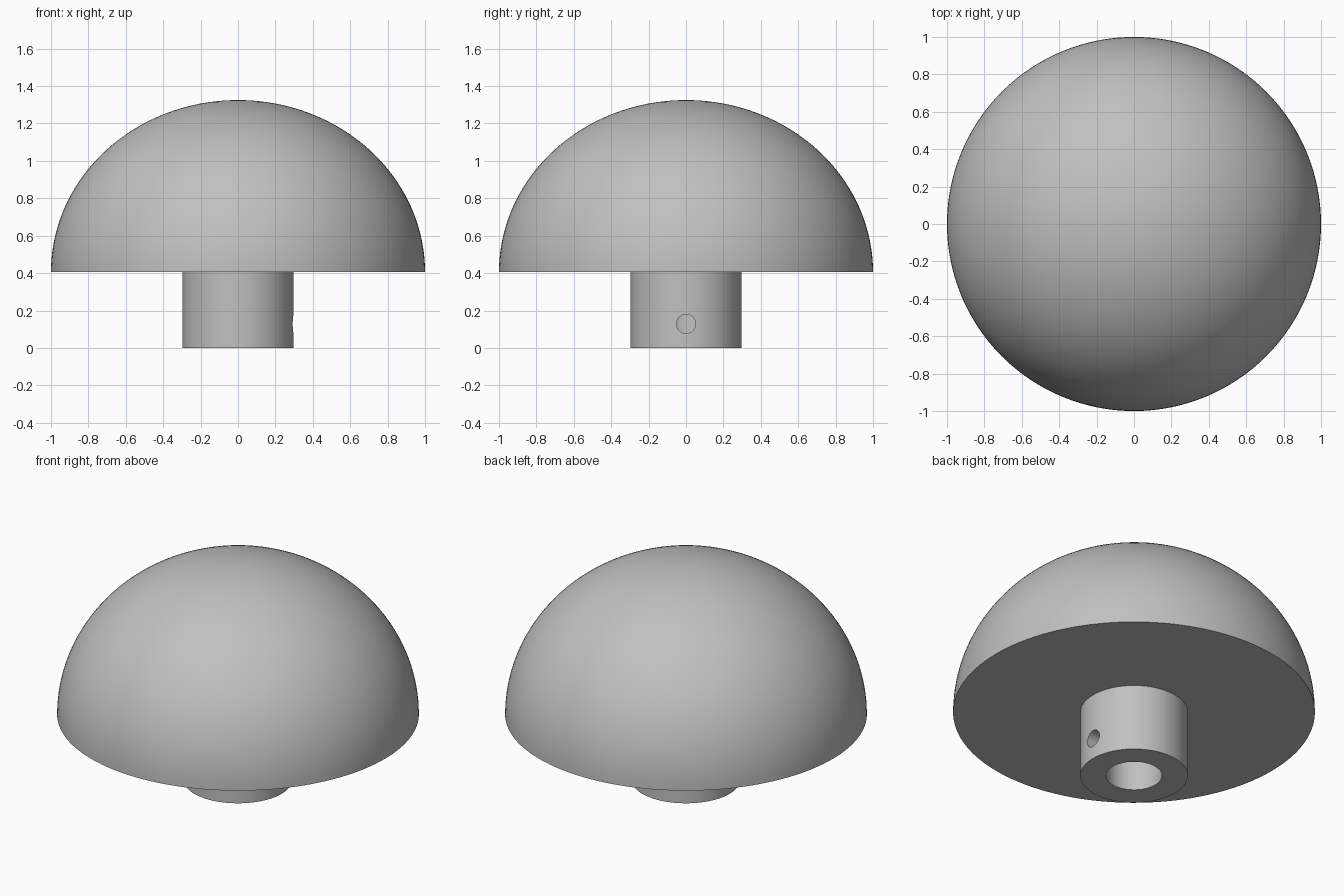
import bpy, bmesh
from math import cos, sin, pi, radians
from mathutils import Matrix, Vector

if "Cube" in bpy.data.objects:
    bpy.data.objects.remove(bpy.data.objects["Cube"], do_unlink=True)

RIM_Z, DOME_H = 0.405, 0.92
HUB_R, BORE_R = 0.297, 0.155
SCREW_R, SCREW_Z = 0.051, 0.128

grey = bpy.data.materials.new("plain grey")
grey.use_nodes = True
colour = (0.53, 0.53, 0.53, 1)
grey.diffuse_color = colour
grey.node_tree.nodes["Principled BSDF"].inputs["Base Color"].default_value = colour


def add_object(name, bm):
    bmesh.ops.recalc_face_normals(bm, faces=bm.faces)
    mesh = bpy.data.meshes.new(name)
    bm.to_mesh(mesh)
    bm.free()
    mesh.materials.append(grey)
    obj = bpy.data.objects.new(name, mesh)
    bpy.context.collection.objects.link(obj)
    return obj


def lathe(name, profile, steps, closed=False):
    """Spin an (r, z) profile about the z axis."""
    bm = bmesh.new()
    verts = [bm.verts.new((r, 0, z)) for r, z in profile]
    pairs = list(zip(verts, verts[1:]))
    if closed:
        pairs.append((verts[-1], verts[0]))
    edges = [bm.edges.new(p) for p in pairs]
    bmesh.ops.spin(bm, geom=verts + edges, cent=(0, 0, 0), axis=(0, 0, 1),
                   angle=2 * pi, steps=steps)
    bmesh.ops.remove_doubles(bm, verts=bm.verts, dist=1e-5)
    return add_object(name, bm)


def smooth(obj):
    bpy.ops.object.select_all(action='DESELECT')
    obj.select_set(True)
    bpy.context.view_layer.objects.active = obj
    bpy.ops.object.shade_smooth_by_angle(angle=radians(30))


# Domed cap: slightly flattened half ball with a flat underside
rings = 40
arc = [(cos(a), RIM_Z + DOME_H * sin(a))
       for a in (i * pi / 2 / rings for i in range(rings))]
dome = lathe("domed_cap", [(0, RIM_Z)] + arc + [(0, RIM_Z + DOME_H)], 128)

# Hub: tube whose top end sits just inside the cap
hub = lathe("hub", [(BORE_R, 0), (HUB_R, 0),
                    (HUB_R, RIM_Z + 0.01), (BORE_R, RIM_Z + 0.01)], 96, closed=True)

# Set screw hole through the +x wall of the hub
bm = bmesh.new()
bmesh.ops.create_cone(bm, cap_ends=True, segments=48, radius1=SCREW_R,
                      radius2=SCREW_R, depth=0.36,
                      matrix=Matrix.Translation((0.25, 0, SCREW_Z))
                      @ Matrix.Rotation(pi / 2, 4, 'Y'))
cutter = add_object("screw_hole_cutter", bm)
cutter.hide_render = True
cut = hub.modifiers.new("screw hole", 'BOOLEAN')
cut.operation = 'DIFFERENCE'
cut.solver = 'EXACT'
cut.object = cutter
bpy.context.view_layer.objects.active = hub
bpy.ops.object.modifier_apply(modifier=cut.name)
bpy.data.objects.remove(cutter, do_unlink=True)

for part in (dome, hub):
    smooth(part)
